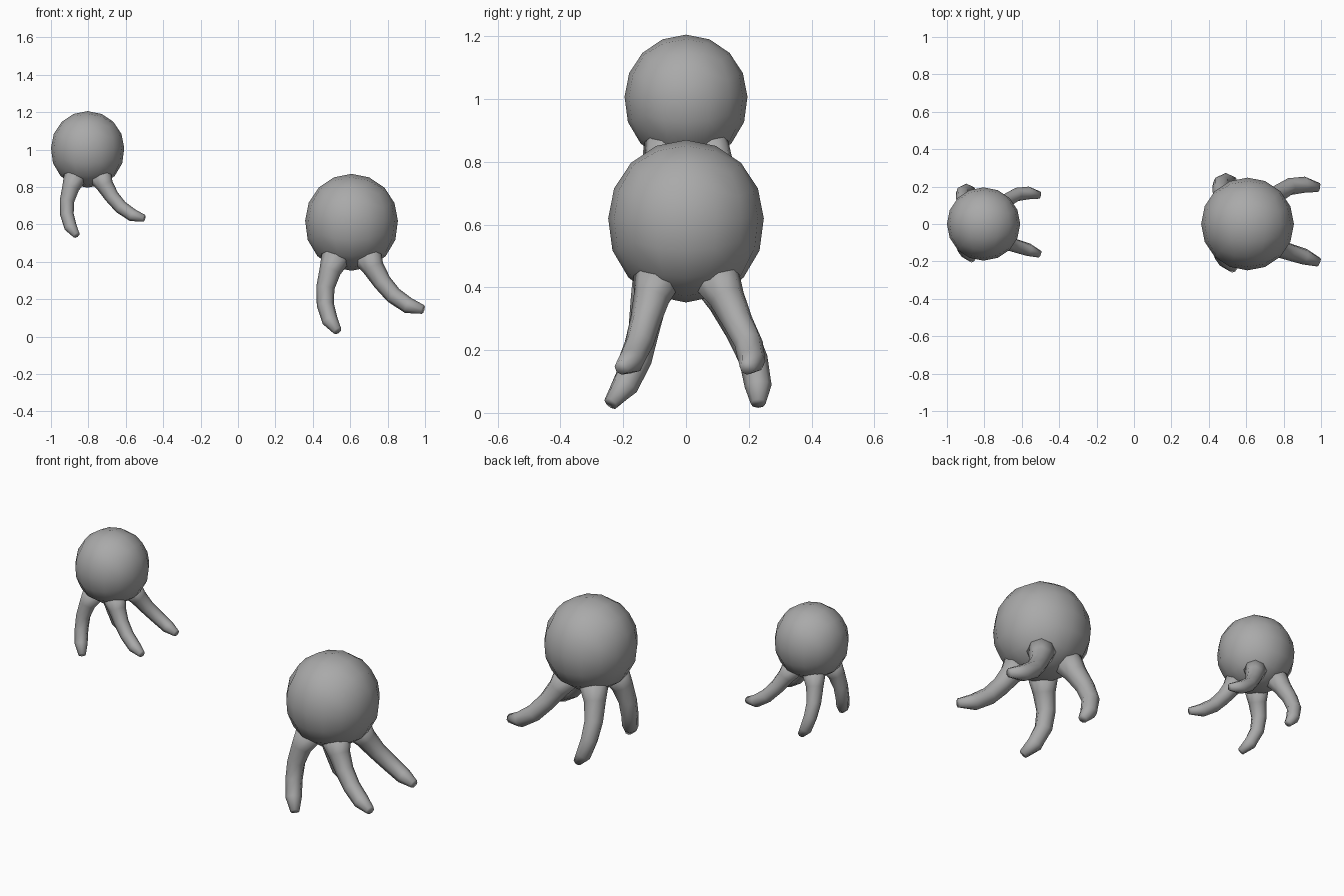
import bpy, bmesh, math
from mathutils import Vector

if "Cube" in bpy.data.objects:
    bpy.data.objects.remove(bpy.data.objects["Cube"])

grey = bpy.data.materials.new("plain grey")
grey.diffuse_color = (0.4, 0.4, 0.4, 1)
grey.use_nodes = True
grey.node_tree.nodes["Principled BSDF"].inputs["Base Color"].default_value = grey.diffuse_color


def finish(bm, name, scale, origin):
    """Scale and place a part, shade it smooth."""
    for v in bm.verts:
        v.co = v.co * scale + Vector(origin)
    bmesh.ops.recalc_face_normals(bm, faces=bm.faces)
    for f in bm.faces:
        f.smooth = True
    me = bpy.data.meshes.new(name)
    bm.to_mesh(me)
    bm.free()
    me.materials.append(grey)
    bpy.context.collection.objects.link(bpy.data.objects.new(name, me))


def make_head(name, scale, origin):
    # Rounded cube with four faces per edge, drawn out a little below
    bm = bmesh.new()
    bmesh.ops.create_cube(bm, size=2)
    bmesh.ops.subdivide_edges(bm, edges=bm.edges[:], cuts=3, use_grid_fill=True)
    for v in bm.verts:
        d = Vector([math.tan(c * math.pi / 4) for c in v.co]).normalized()
        z = d.z * (0.25 if d.z > 0 else 0.268)
        wide = 1 + 0.06 * max(0, -d.z)
        v.co = (d.x * 0.248 * wide, d.y * 0.248 * wide, z)
    finish(bm, name, scale, origin)


def make_tentacle(name, path, scale, origin):
    # Eight-sided tapering tube with a flared root and a blunt tip
    pts = [Vector(p) for p in path]
    radii = [0.085, 0.058, 0.049, 0.046, 0.043, 0.024]
    bm = bmesh.new()
    rings = []
    for i, (p, r) in enumerate(zip(pts, radii)):
        t = (pts[min(i + 1, len(pts) - 1)] - pts[max(i - 1, 0)]).normalized()
        u = t.cross(Vector((0, 1, 0))).normalized()
        w = t.cross(u)
        rings.append([bm.verts.new(p + r * (u * math.cos(a) + w * math.sin(a)))
                      for a in (k * math.tau / 8 for k in range(8))])
    for a, b in zip(rings, rings[1:]):
        for k in range(8):
            bm.faces.new((a[k], a[(k + 1) % 8], b[(k + 1) % 8], b[k]))
    bm.faces.new(rings[0])
    bm.faces.new(rings[-1])
    finish(bm, name, scale, origin)


# Tentacle centre lines, measured from the middle of the head
tentacles = {
    "left_front": [(-.075, -.085, -.17), (-.115, -.12, -.27), (-.14, -.135, -.36),
                   (-.14, -.155, -.45), (-.115, -.195, -.535), (-.075, -.24, -.59)],
    "left_back": [(-.075, .085, -.17), (-.115, .13, -.27), (-.14, .175, -.36),
                  (-.14, .215, -.45), (-.115, .23, -.535), (-.075, .23, -.59)],
    "right_front": [(.075, -.085, -.17), (.118, -.11, -.255), (.165, -.13, -.33),
                    (.225, -.15, -.40), (.305, -.175, -.455), (.382, -.205, -.475)],
    "right_back": [(.075, .085, -.17), (.118, .13, -.255), (.165, .165, -.33),
                   (.225, .20, -.40), (.305, .21, -.455), (.382, .195, -.475)],
}

for size, scale, origin in (("large", 1.0, (0.607, 0, 0.62)),
                            ("small", 0.79, (-0.804, 0, 1.008))):
    make_head(size + "_head", scale, origin)
    for side, path in tentacles.items():
        make_tentacle(f"{size}_tentacle_{side}", path, scale, origin)
